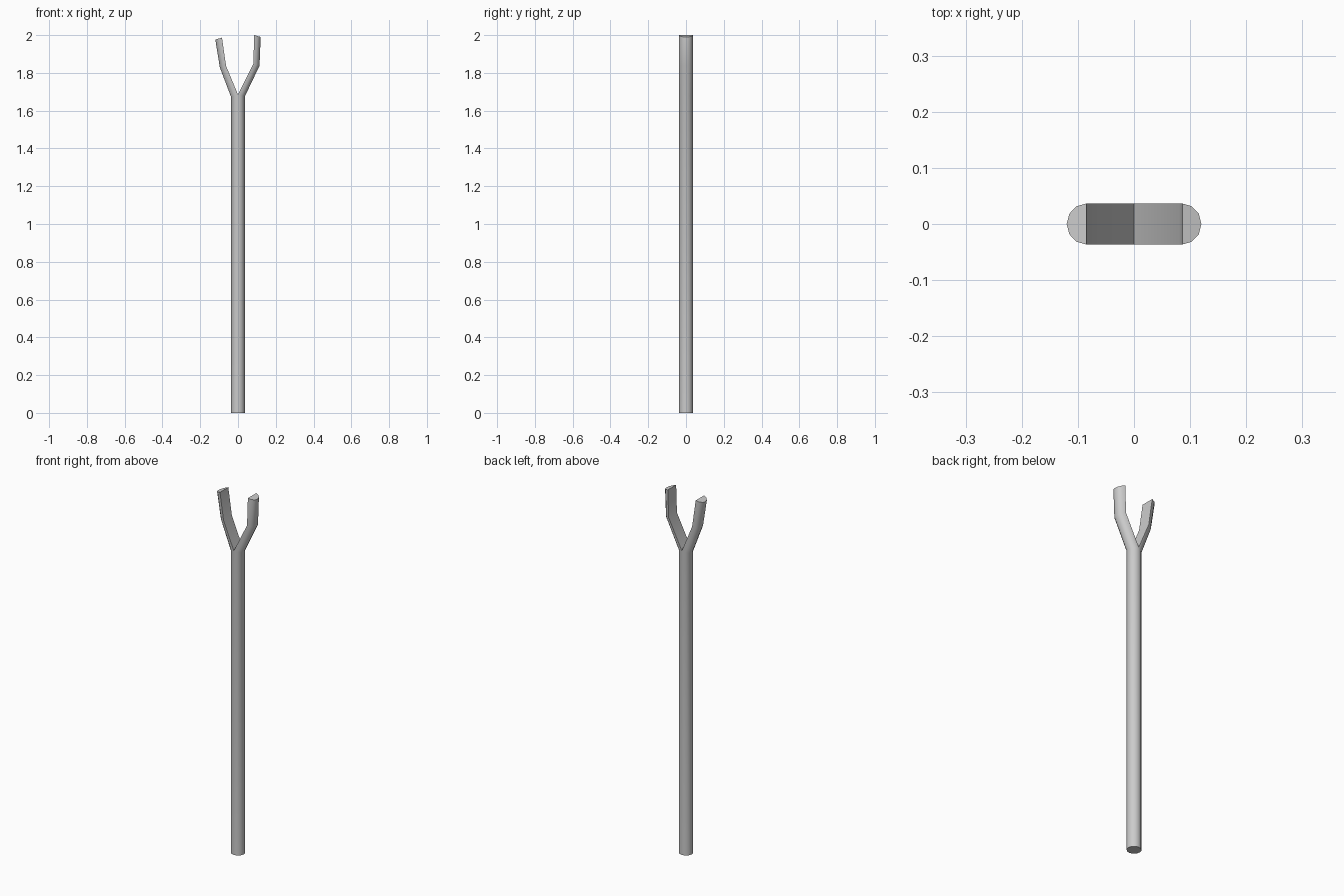
import bpy, bmesh, math

if "Cube" in bpy.data.objects:
    bpy.data.objects.remove(bpy.data.objects["Cube"])

R = 0.0365   # shaft radius
N = 6        # segments per half (12-sided shaft)

# Split prong stations: (inner x, inner z, outer x, outer z)
LEFT = [(0, 0, -R, 0), (0, 1.685, -R, 1.672),
        (-0.063, 1.836, -0.096, 1.828), (-0.085, 1.987, -0.12, 1.976)]
RIGHT = [(0, 0, R, 0), (0, 1.685, R, 1.676),
         (0.081, 1.848, 0.114, 1.838), (0.086, 2.0, 0.12, 1.99)]

bm = bmesh.new()


def half_ring(xi, zi, xo, zo):
    verts = []
    for i in range(N + 1):
        a = -math.pi / 2 + math.pi * i / N
        c = math.cos(a)
        verts.append(bm.verts.new((xi + (xo - xi) * c, R * math.sin(a), zi + (zo - zi) * c)))
    return verts


def half_pole(stations):
    rings = [half_ring(*s) for s in stations]
    for k, (a, b) in enumerate(zip(rings, rings[1:])):
        # rounded outside
        for i in range(N):
            bm.faces.new((a[i], a[i + 1], b[i + 1], b[i]))
        # flat cut face, only above the split
        if k > 0:
            bm.faces.new((a[N], a[0], b[0], b[N]))
    bm.faces.new(rings[-1])
    return rings[0]


# Both halves, joined along the shaft seam and closed at the foot
left = half_pole(LEFT)
right = half_pole(RIGHT)
bm.faces.new(left)
bm.faces.new(right)
bmesh.ops.remove_doubles(bm, verts=bm.verts, dist=1e-4)
bmesh.ops.dissolve_faces(bm, faces=[f for f in bm.faces if all(v.co.z < 1e-4 for v in f.verts)])
bmesh.ops.recalc_face_normals(bm, faces=bm.faces)

mesh = bpy.data.meshes.new("forked_pole")
bm.to_mesh(mesh)
bm.free()
pole = bpy.data.objects.new("forked_pole", mesh)
bpy.context.collection.objects.link(pole)

# Smooth round sides, crisp cut edges
bpy.context.view_layer.objects.active = pole
pole.select_set(True)
bpy.ops.object.shade_smooth_by_angle(angle=math.radians(35))
